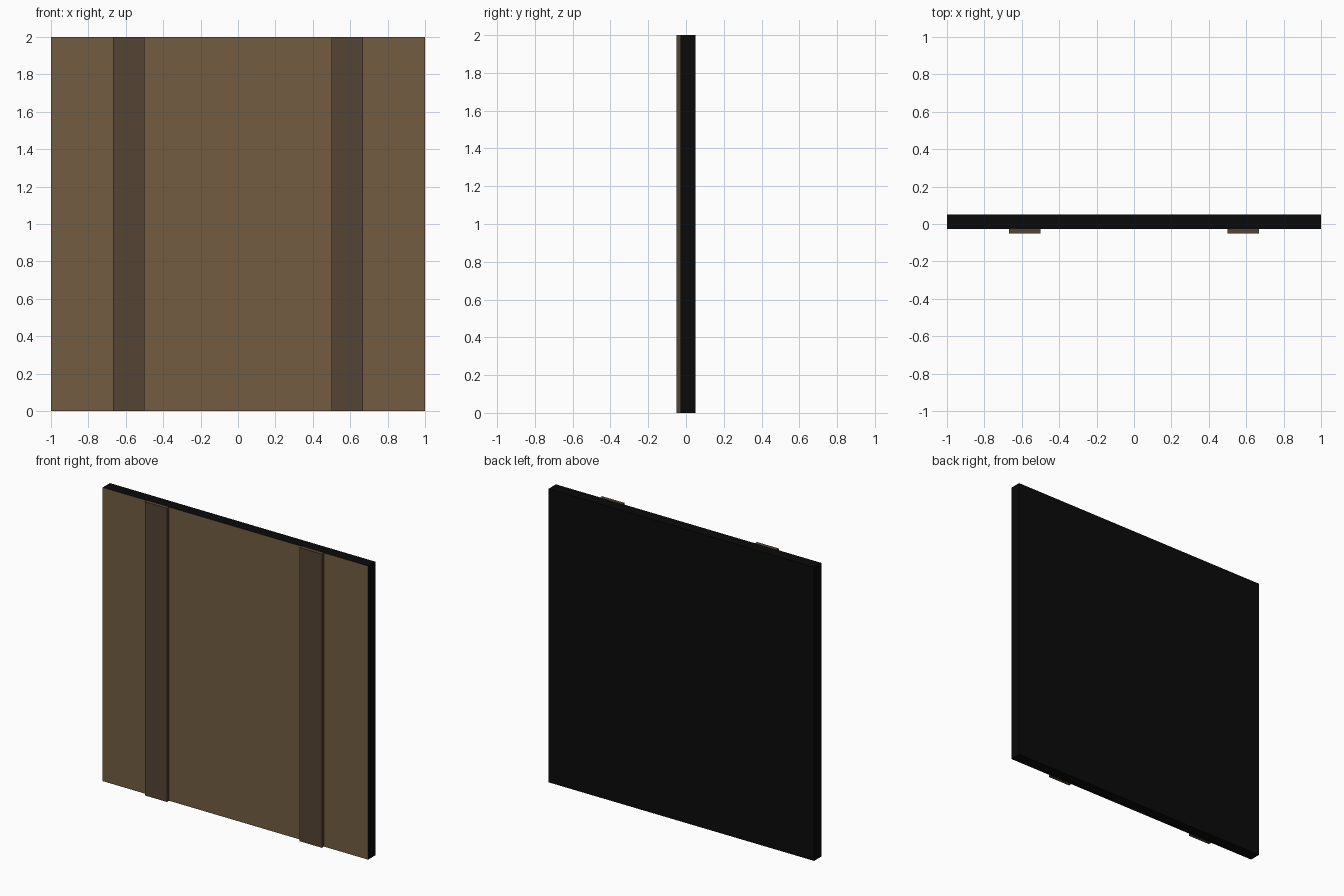
import bpy

if "Cube" in bpy.data.objects:
    bpy.data.objects.remove(bpy.data.objects["Cube"])


def material(name, rgb):
    mat = bpy.data.materials.new(name)
    mat.diffuse_color = (*rgb, 1)
    mat.use_nodes = True
    mat.node_tree.nodes["Principled BSDF"].inputs["Base Color"].default_value = mat.diffuse_color
    return mat


def box(name, x, y, z, mat):
    bpy.ops.mesh.primitive_cube_add(
        size=1, location=(sum(x) / 2, sum(y) / 2, sum(z) / 2))
    obj = bpy.context.object
    obj.name = name
    obj.scale = (x[1] - x[0], y[1] - y[0], z[1] - z[0])
    bpy.ops.object.transform_apply(location=False, rotation=False, scale=True)
    obj.data.materials.append(mat)
    return obj


black = material("black_edge", (0.003, 0.003, 0.003))
brown = material("brown_face", (0.17, 0.107, 0.055))
dark_brown = material("dark_brown", (0.089, 0.058, 0.034))

FRONT = -0.028

# Wall panel: black slab with a brown front face
panel = box("wall_panel", (-1, 1), (FRONT, 0.05), (0, 2), black)
panel.data.materials.append(brown)
for face in panel.data.polygons:
    if face.normal.y < -0.5:
        face.material_index = 1

# Two vertical battens on the front
for side, x in (("left", (-0.667, -0.5)), ("right", (0.5, 0.667))):
    box(side + "_batten", x, (-0.05, FRONT), (0, 2), dark_brown)
